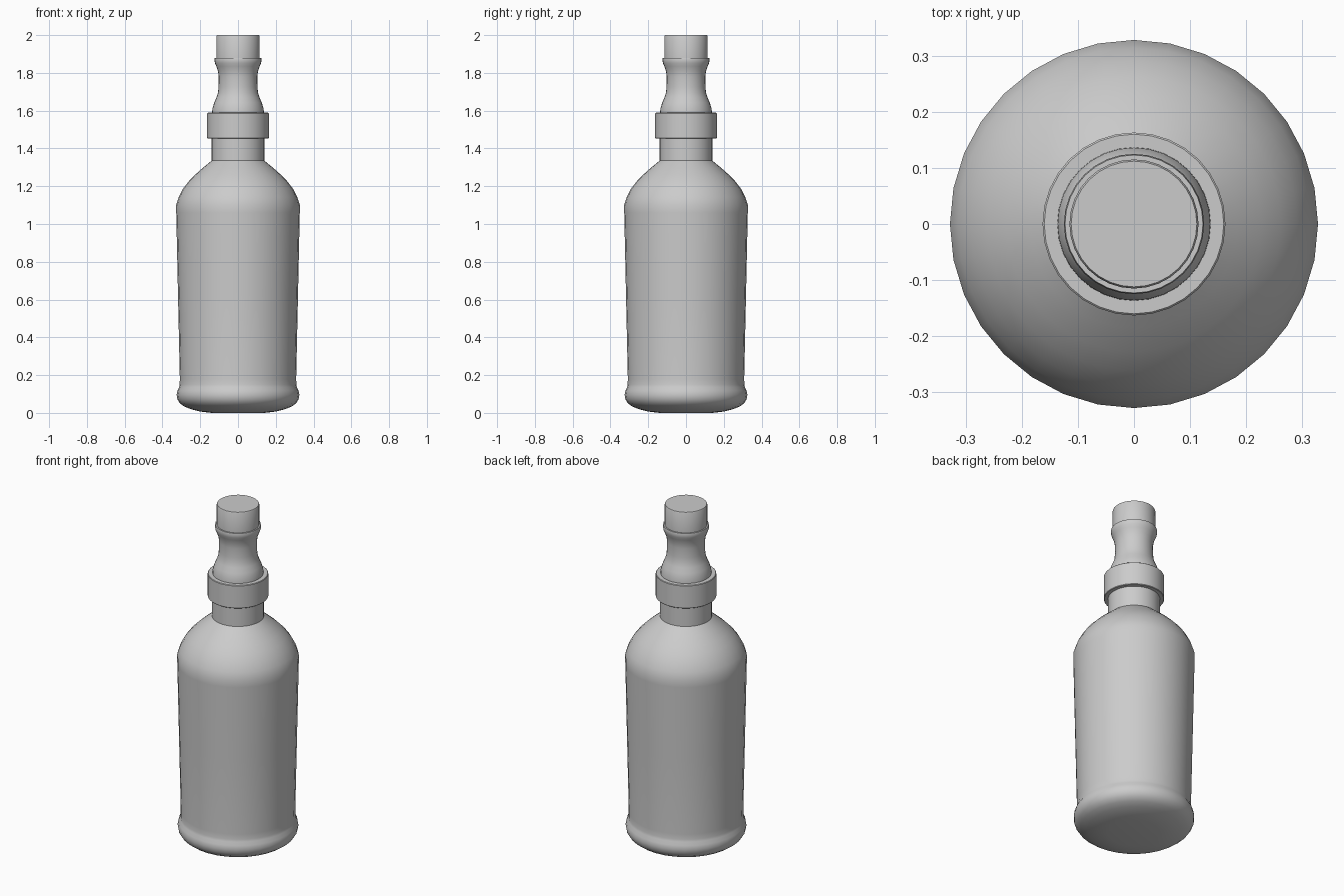
import bpy, bmesh, math

if "Cube" in bpy.data.objects:
    bpy.data.objects.remove(bpy.data.objects["Cube"])

SIDES = 32

def lathe(name, profile):
    """Revolve an (r, z) profile, bottom to top, and cap both ends."""
    bm = bmesh.new()
    rings = []
    for r, z in profile:
        rings.append([bm.verts.new((r * math.cos(2 * math.pi * i / SIDES),
                                    r * math.sin(2 * math.pi * i / SIDES), z))
                      for i in range(SIDES)])
    for a, b in zip(rings, rings[1:]):
        for i in range(SIDES):
            j = (i + 1) % SIDES
            bm.faces.new((a[i], a[j], b[j], b[i]))
    bm.faces.new(rings[0][::-1])
    bm.faces.new(rings[-1])
    mesh = bpy.data.meshes.new(name)
    bm.to_mesh(mesh)
    bm.free()
    ob = bpy.data.objects.new(name, mesh)
    bpy.context.collection.objects.link(ob)
    bpy.ops.object.select_all(action='DESELECT')
    ob.select_set(True)
    bpy.context.view_layer.objects.active = ob
    bpy.ops.object.shade_smooth_by_angle(angle=math.radians(35))
    return ob

# Glass body: rounded foot, slightly flaring wall, domed shoulder, lower neck
lathe("bottle_body", [
    (0.14, 0.0), (0.20, 0.007), (0.25, 0.02), (0.285, 0.034), (0.308, 0.051),
    (0.321, 0.072), (0.325, 0.095), (0.321, 0.118), (0.312, 0.136),
    (0.309, 0.15), (0.308, 0.18), (0.318, 0.64), (0.327, 1.06), (0.328, 1.10),
    (0.314, 1.143), (0.291, 1.187), (0.262, 1.225), (0.228, 1.26),
    (0.185, 1.298), (0.14, 1.335), (0.14, 1.46)])

# Collar ring
lathe("neck_collar", [
    (0.160, 1.452), (0.163, 1.455), (0.163, 1.586), (0.160, 1.589)])

# Waisted upper neck
lathe("upper_neck", [
    (0.137, 1.58), (0.136, 1.61), (0.126, 1.642), (0.114, 1.67),
    (0.106, 1.695), (0.103, 1.725), (0.102, 1.78), (0.106, 1.81),
    (0.115, 1.835), (0.122, 1.852), (0.125, 1.868), (0.123, 1.879)])

# Stopper cap
lathe("stopper_cap", [
    (0.115, 1.87), (0.115, 1.994), (0.112, 2.0)])
